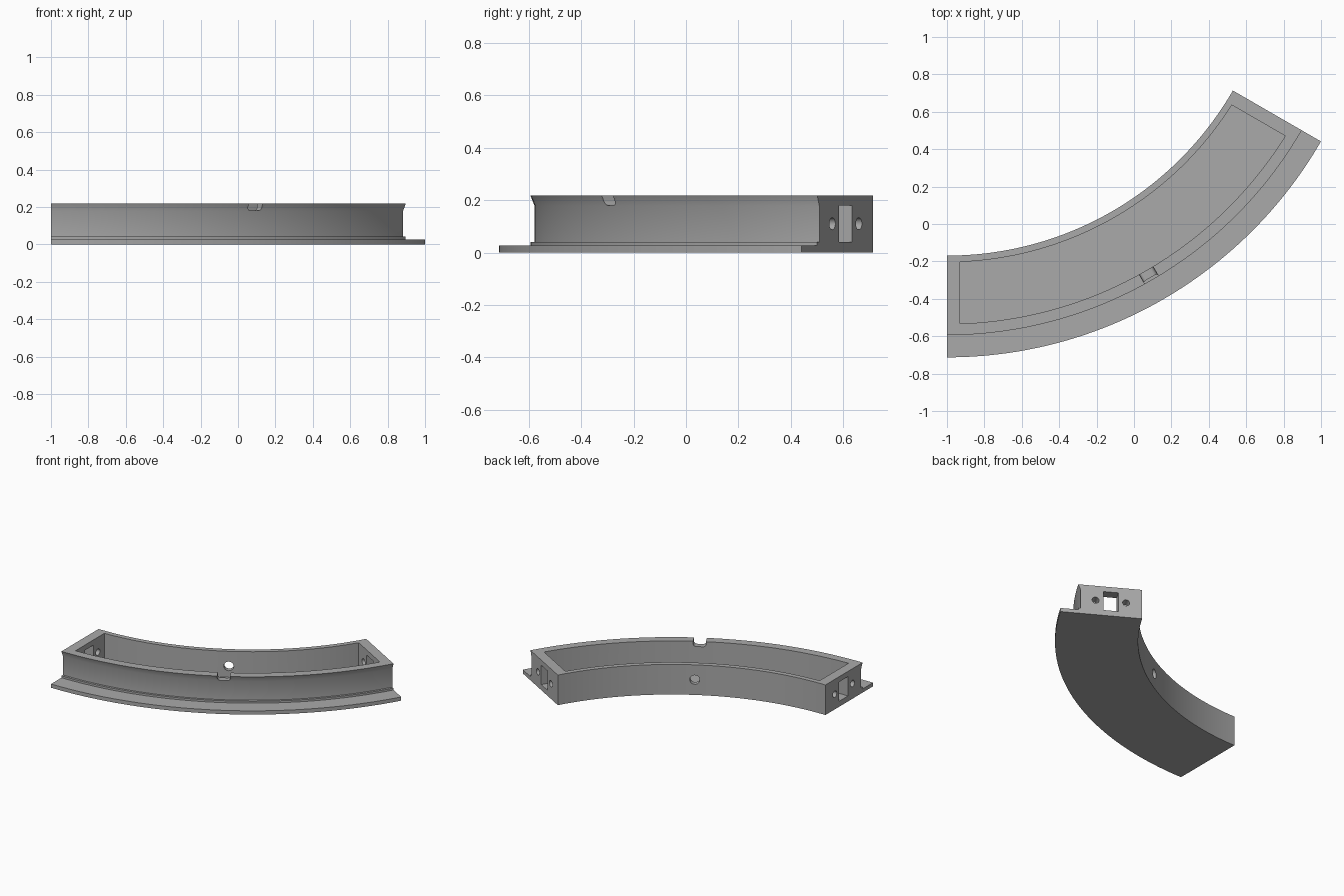
import bpy, bmesh, math
from mathutils import Matrix

default = bpy.data.objects.get("Cube")
if default:
    bpy.data.objects.remove(default, do_unlink=True)

CX, CY = -1.0, 1.596          # centre of the arc
SWEEP = math.radians(60)
SEGMENTS = 64

gray = bpy.data.materials.new("plain gray")
gray.use_nodes = True
COLOR = (0.4, 0.4, 0.4, 1)
gray.diffuse_color = COLOR
gray.node_tree.nodes["Principled BSDF"].inputs["Base Color"].default_value = COLOR


def make_object(name, bm):
    bmesh.ops.recalc_face_normals(bm, faces=bm.faces)
    mesh = bpy.data.meshes.new(name)
    bm.to_mesh(mesh)
    bm.free()
    mesh.materials.append(gray)
    obj = bpy.data.objects.new(name, mesh)
    bpy.context.collection.objects.link(obj)
    return obj


def arc_sweep(name, profile, end_gap=0.0):
    """Sweep a (radius, z) profile along the arc; end_gap insets flat ends."""
    bm = bmesh.new()
    rings = []
    for i in range(SEGMENTS + 1):
        ring = []
        for r, z in profile:
            inset = math.asin(end_gap / r)
            a = inset + (SWEEP - 2 * inset) * i / SEGMENTS
            ring.append(bm.verts.new((CX + r * math.sin(a), CY - r * math.cos(a), z)))
        rings.append(ring)
    n = len(profile)
    for p, q in zip(rings, rings[1:]):
        for j in range(n):
            k = (j + 1) % n
            bm.faces.new((p[j], p[k], q[k], q[j]))
    bm.faces.new(rings[0])
    bm.faces.new(rings[-1])
    return make_object(name, bm)


def place(obj, r, angle, z):
    """Local x runs along the arc, local y points at its centre."""
    obj.location = (CX + r * math.sin(angle), CY - r * math.cos(angle), z)
    obj.rotation_euler.z = angle
    return obj


def box(name, size):
    bm = bmesh.new()
    bmesh.ops.create_cube(bm, size=1, matrix=Matrix.Diagonal((*size, 1)))
    return make_object(name, bm)


def rod(name, radius, length, axis):
    bm = bmesh.new()
    bmesh.ops.create_cone(bm, cap_ends=True, segments=32, radius1=radius,
                          radius2=radius, depth=length,
                          matrix=Matrix.Rotation(math.pi / 2, 4, axis))
    return make_object(name, bm)


# Body: wide base flange, small step, recessed outer wall, flared rim
tray = arc_sweep("curved_tray", [
    (1.765, 0), (2.309, 0), (2.309, 0.027), (2.19, 0.027), (2.19, 0.041),
    (2.174, 0.041), (2.174, 0.178), (2.19, 0.218), (1.765, 0.218)])

# Open cavity
cutters = [arc_sweep("cavity_cutter",
                     [(1.80, 0.03), (2.13, 0.03), (2.13, 0.3), (1.80, 0.3)], 0.07)]

# Connector slot and two screw holes through each end wall
for side, angle in (("right", 0), ("left", SWEEP)):
    cutters.append(place(box(f"{side}_slot_cutter", (0.2, 0.1, 0.14)), 1.973, angle, 0.11))
    for r in (1.872, 2.075):
        cutters.append(place(rod(f"{side}_screw_cutter", 0.023, 0.2, 'Y'), r, angle, 0.11))

# Round cable hole in the middle of the inner wall
cutters.append(place(rod("cable_hole_cutter", 0.033, 0.12, 'X'), 1.78, SWEEP / 2, 0.11))

# Rounded notch in the middle of the outer rim
bm = bmesh.new()
bmesh.ops.create_cube(bm, size=1, matrix=Matrix.Diagonal((0.085, 0.12, 0.08, 1)))
lower = [e for e in bm.edges if all(v.co.z < 0 for v in e.verts)
         and abs(e.verts[0].co.y - e.verts[1].co.y) > 0.1]
bmesh.ops.bevel(bm, geom=lower, offset=0.02, segments=5, profile=0.5, affect='EDGES')
cutters.append(place(make_object("notch_cutter", bm), 2.16, SWEEP / 2, 0.22))

bpy.ops.object.select_all(action='DESELECT')
bpy.context.view_layer.objects.active = tray
tray.select_set(True)
for cutter in cutters:
    cutter.hide_render = True
    mod = tray.modifiers.new("cut", 'BOOLEAN')
    mod.operation = 'DIFFERENCE'
    mod.solver = 'EXACT'
    mod.object = cutter
    bpy.ops.object.modifier_apply(modifier=mod.name)
for cutter in cutters:
    bpy.data.objects.remove(cutter, do_unlink=True)

bpy.ops.object.shade_smooth_by_angle(angle=math.radians(25))
